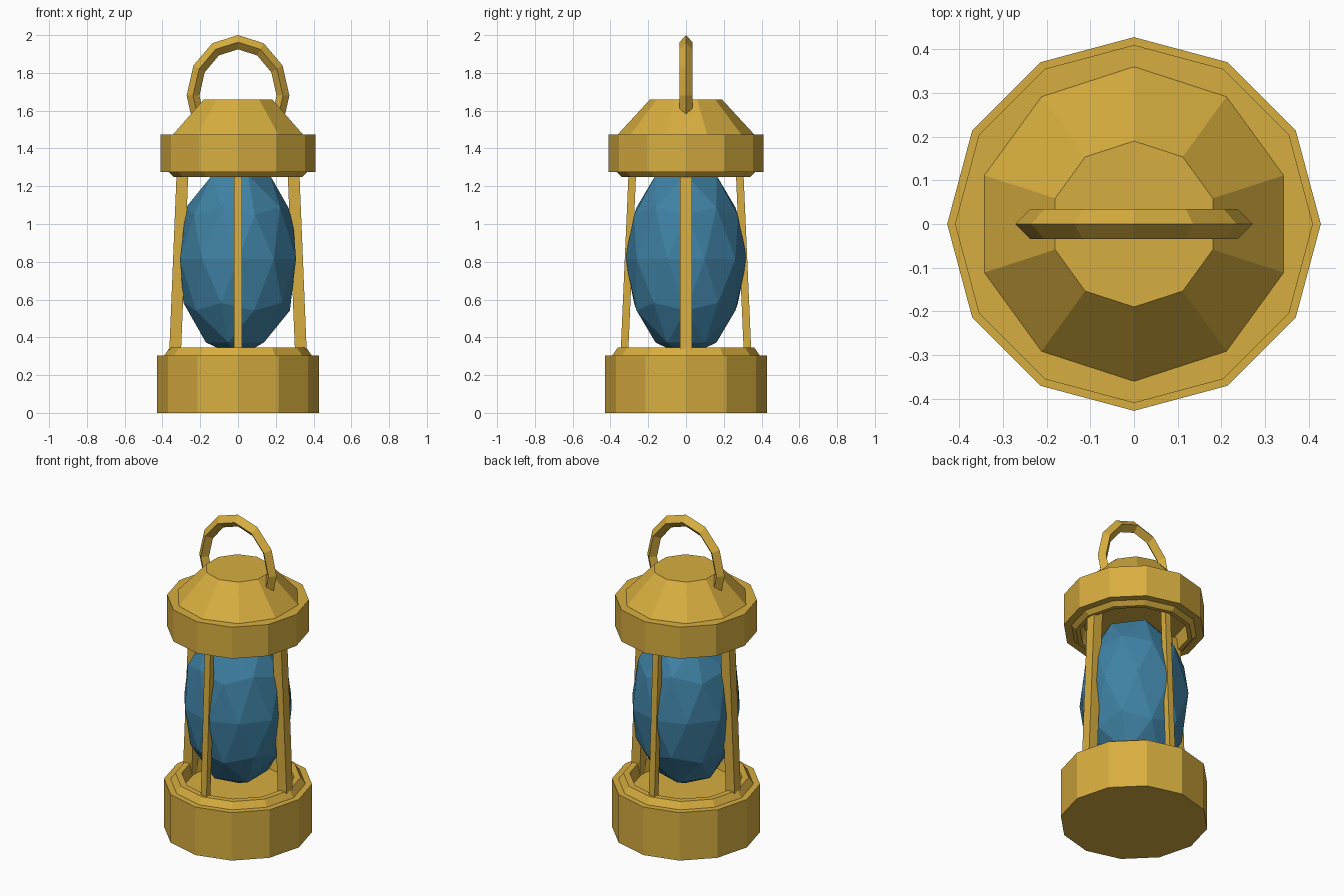
import bpy, bmesh
from math import sin, cos, pi, radians
from mathutils import Vector

cube = bpy.data.objects.get("Cube")
if cube:
    bpy.data.objects.remove(cube, do_unlink=True)


def make_material(name, rgb):
    mat = bpy.data.materials.new(name)
    mat.use_nodes = True
    mat.diffuse_color = (*rgb, 1)
    mat.node_tree.nodes["Principled BSDF"].inputs["Base Color"].default_value = (*rgb, 1)
    return mat


gold = make_material("warm gold", (0.68, 0.42, 0.05))
blue = make_material("deep blue glass", (0.05, 0.22, 0.37))


def finish(bm, name, mat):
    bmesh.ops.recalc_face_normals(bm, faces=bm.faces[:])
    mesh = bpy.data.meshes.new(name)
    bm.to_mesh(mesh)
    bm.free()
    mesh.materials.append(mat)
    obj = bpy.data.objects.new(name, mesh)
    bpy.context.collection.objects.link(obj)
    return obj


def skin(name, rings, mat):
    """Join a list of point rings into a closed solid with flat caps."""
    bm = bmesh.new()
    loops = [[bm.verts.new(p) for p in ring] for ring in rings]
    n = len(loops[0])
    for a, b in zip(loops, loops[1:]):
        for i in range(n):
            j = (i + 1) % n
            bm.faces.new((a[i], a[j], b[j], b[i]))
    bm.faces.new(loops[0])
    bm.faces.new(loops[-1])
    return finish(bm, name, mat)


def lathe(name, profile, sides, mat):
    """Revolve (radius, height) points, with a corner on the y axis."""
    angles = [pi / 2 + 2 * pi * i / sides for i in range(sides)]
    return skin(name, [[(r * cos(a), r * sin(a), z) for a in angles]
                       for r, z in profile], mat)


# Base with a stepped lip and a sunken floor
lathe("base", [(0.428, 0), (0.428, 0.305), (0.39, 0.305), (0.362, 0.345),
               (0.325, 0.345), (0.31, 0.27)], 12, gold)

# Collar, open underneath, and the sloped cap above it
lathe("collar", [(0.41, 1.475), (0.41, 1.275), (0.365, 1.275), (0.34, 1.25),
                 (0.315, 1.25), (0.3, 1.34)], 12, gold)
lathe("cap", [(0.365, 1.47), (0.19, 1.66)], 10, gold)

# Faceted glass body
bm = bmesh.new()
bmesh.ops.create_icosphere(bm, subdivisions=2, radius=1)
bmesh.ops.scale(bm, vec=(0.323, 0.323, 0.52), verts=bm.verts)
bmesh.ops.translate(bm, vec=(0, 0, 0.815), verts=bm.verts)
finish(bm, "glass_body", blue)


# Four leaning posts, thicker at the sides
def post(name, direction, width, low, high):
    out = Vector(direction)
    side = Vector((-out.y, out.x, 0))
    h = width / 2
    rings = []
    for r, z in ((low, 0.27), (high, 1.32)):
        rings.append([out * (r + u * h) + side * v * h + Vector((0, 0, z))
                      for u, v in ((-1, -1), (1, -1), (1, 1), (-1, 1))])
    skin(name, rings, gold)


for s, side_name, end_name in ((1, "left", "back"), (-1, "right", "front")):
    post(side_name + "_post", (s, 0, 0), 0.062, 0.335, 0.292)
    post(end_name + "_post", (0, s, 0), 0.04, 0.328, 0.282)

# Carrying handle with a diamond section
rings = []
for step in range(9):
    a = radians(-30 + 30 * step)
    centre = Vector((0.238 * cos(a), 0, 1.68 + 0.2825 * sin(a)))
    out = Vector((0.034 * cos(a), 0, 0.0375 * sin(a)))
    across = Vector((0, 0.034, 0))
    rings.append([centre + out, centre + across, centre - out, centre - across])
skin("handle", rings, gold)
